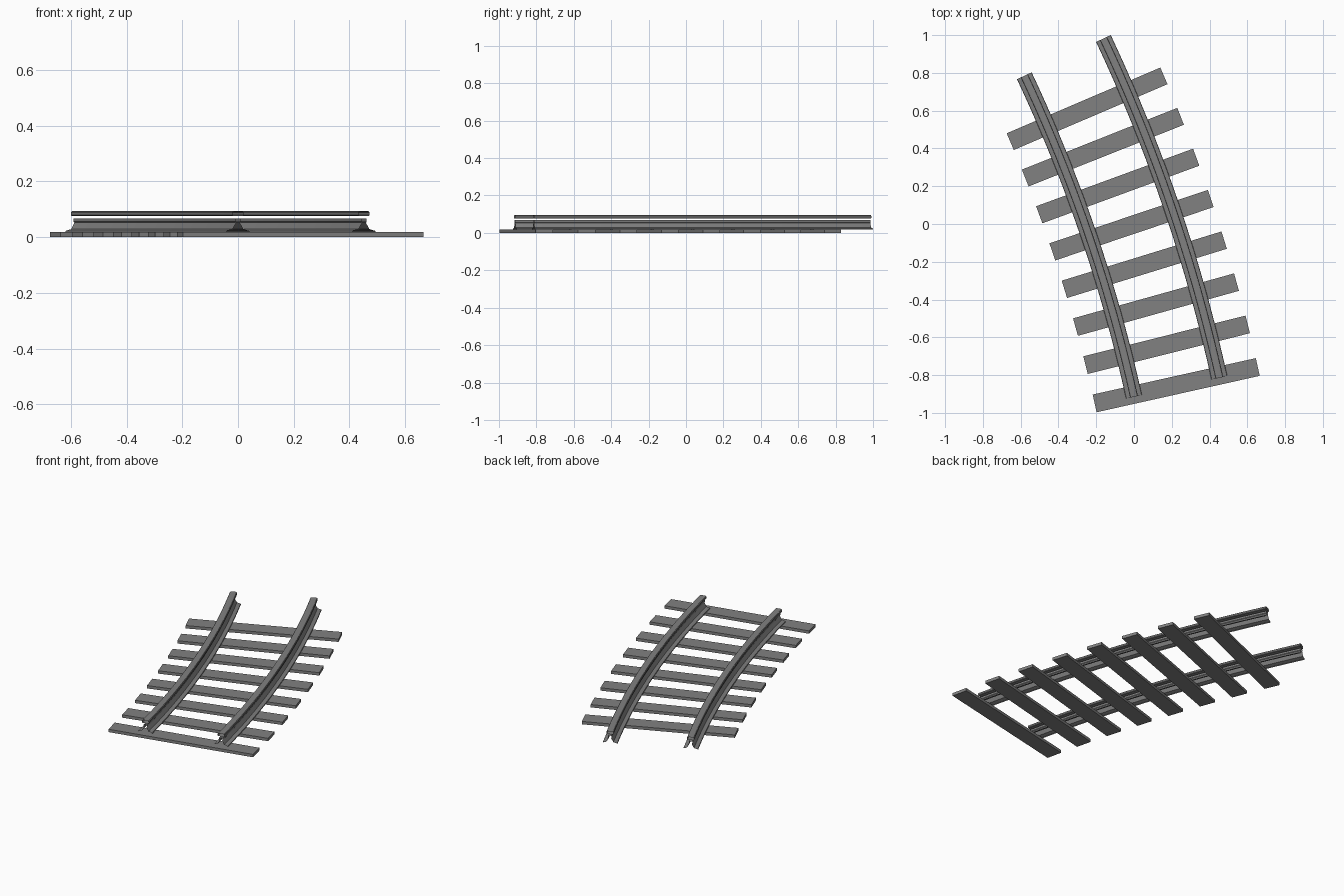
import bpy
import bmesh
from math import radians, sin, cos
from mathutils import Matrix, Vector

if "Cube" in bpy.data.objects:
    bpy.data.objects.remove(bpy.data.objects["Cube"], do_unlink=True)

# The whole track is laid out around one distant turning point
CENTRE = Vector((-7.908, -2.668, 0))
INNER, OUTER = 8.1, 8.563
START, END = radians(12.5), radians(25.23)
SEGMENTS = 20

grey = bpy.data.materials.new("track_grey")
grey.use_nodes = True
colour = (0.22, 0.22, 0.22, 1)
grey.diffuse_color = colour
grey.node_tree.nodes["Principled BSDF"].inputs["Base Color"].default_value = colour


def add_object(name, bm):
    mesh = bpy.data.meshes.new(name)
    bm.to_mesh(mesh)
    bm.free()
    mesh.materials.append(grey)
    obj = bpy.data.objects.new(name, mesh)
    bpy.context.collection.objects.link(obj)
    return obj


def mirrored(half):
    """Complete a half profile, given from the right edge up to the middle."""
    return half + [(-u, z) for u, z in reversed(half)]


def sweep(name, profile, radius, closed):
    """Sweep a (sideways, height) profile along an arc of the track."""
    bm = bmesh.new()
    rings = []
    for i in range(SEGMENTS + 1):
        a = START + (END - START) * i / SEGMENTS
        out = Vector((cos(a), sin(a), 0))
        rings.append([bm.verts.new(CENTRE + out * (radius + u) + Vector((0, 0, z)))
                      for u, z in profile])
    count = len(profile)
    for a, b in zip(rings, rings[1:]):
        for j in range(count if closed else count - 1):
            k = (j + 1) % count
            bm.faces.new((a[j], b[j], b[k], a[k]))
    bm.normal_update()
    if max(bm.faces, key=lambda f: f.calc_center_median().z).normal.z < 0:
        bmesh.ops.reverse_faces(bm, faces=bm.faces[:])
    obj = add_object(name, bm)
    bpy.ops.object.select_all(action="DESELECT")
    obj.select_set(True)
    bpy.context.view_layer.objects.active = obj
    bpy.ops.object.shade_smooth_by_angle(angle=radians(20))


# Rails: an open flared foot with a narrow web, and a separate rounded head
foot = mirrored([(0.043, 0.019), (0.041, 0.023), (0.02, 0.029), (0.007, 0.052),
                 (0.01, 0.056), (0.01, 0.068)])
head = mirrored([(0.018, 0.077), (0.021, 0.080), (0.021, 0.089),
                 (0.018, 0.093), (0.012, 0.095)])
for side, radius in (("right", INNER), ("left", OUTER)):
    sweep(side + "_rail_foot", foot, radius, False)
    sweep(side + "_rail_head", head, radius, True)

# Sleepers: flat planks pointing at the turning point
TIES = 8
for i in range(TIES):
    a = radians(12.58 + (23.17 - 12.58) * i / (TIES - 1))
    bm = bmesh.new()
    bmesh.ops.create_cube(bm, size=1)
    bmesh.ops.scale(bm, vec=(0.885, 0.096, 0.018), verts=bm.verts)
    place = (Matrix.Translation(CENTRE) @ Matrix.Rotation(a, 4, "Z")
             @ Matrix.Translation(((INNER + OUTER) / 2, 0, 0.009)))
    bmesh.ops.transform(bm, matrix=place, verts=bm.verts)
    add_object(f"sleeper_{i + 1}", bm)
